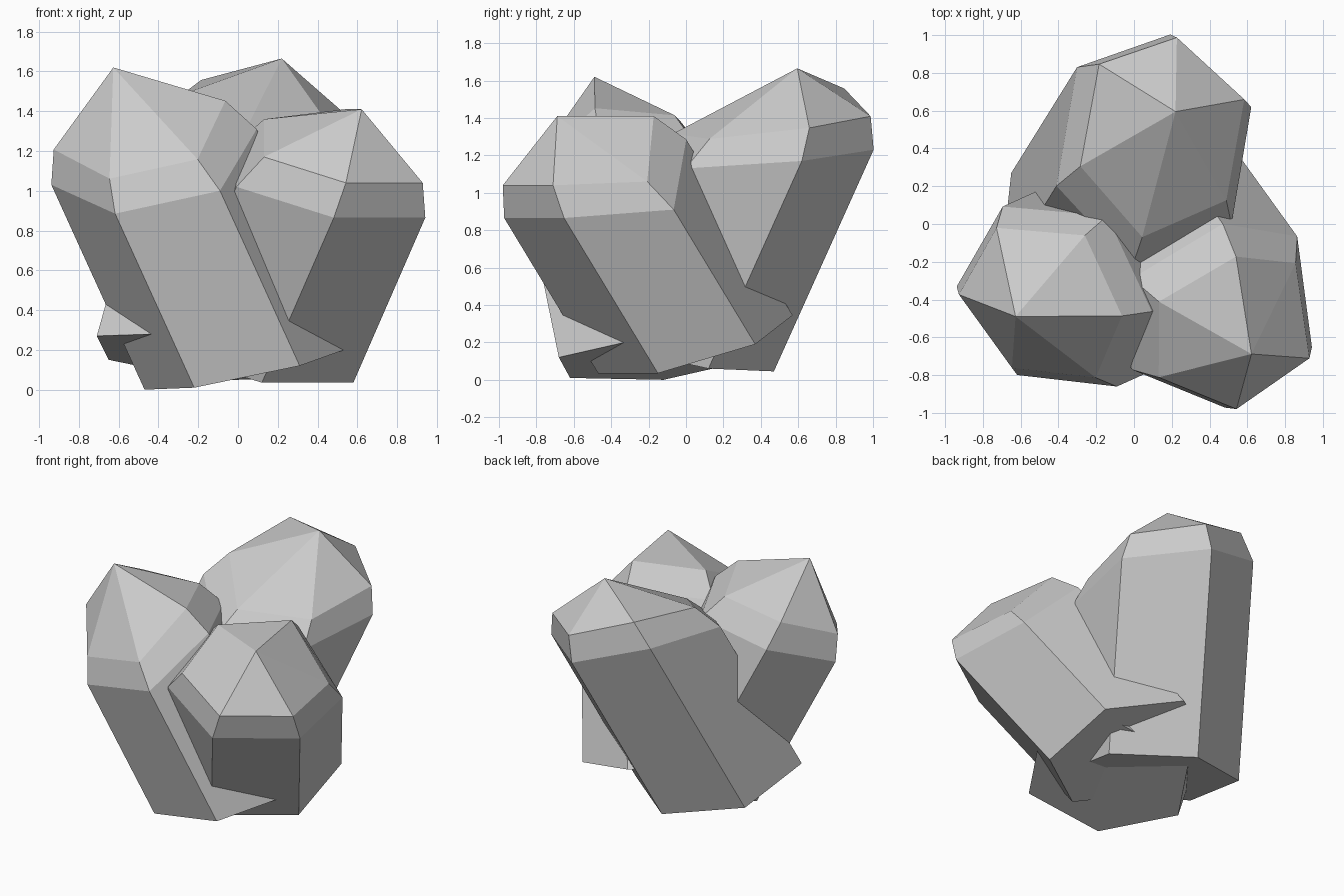
import bpy
import bmesh
from mathutils import Vector

if "Cube" in bpy.data.objects:
    bpy.data.objects.remove(bpy.data.objects["Cube"])


def crystal(name, base, spoke_a, spoke_b, axis, lengths, tip, inset=0.16, collar=0.16):
    """Leaning six-sided crystal: base ring, uneven shoulder ring, inset collar ring, point."""
    base, a, b, axis = (Vector(v) for v in (base, spoke_a, spoke_b, axis))
    spokes = [a, b, b - a, -a, -b, a - b]
    bm = bmesh.new()
    rings = [
        [bm.verts.new(base + s) for s in spokes],
        [bm.verts.new(base + s + axis * l) for s, l in zip(spokes, lengths)],
        [bm.verts.new(base + s * (1 - inset) + axis * (l + collar))
         for s, l in zip(spokes, lengths)],
    ]
    apex = bm.verts.new(base + axis * tip)
    bm.faces.new(rings[0][::-1])
    for i in range(6):
        j = (i + 1) % 6
        for low, high in zip(rings, rings[1:]):
            bm.faces.new((low[i], low[j], high[j], high[i]))
        bm.faces.new((rings[2][i], rings[2][j], apex))
    bmesh.ops.recalc_face_normals(bm, faces=bm.faces[:])
    mesh = bpy.data.meshes.new(name)
    bm.to_mesh(mesh)
    bm.free()
    obj = bpy.data.objects.new(name, mesh)
    bpy.context.collection.objects.link(obj)
    return obj


# Front left crystal, leaning left
crystal("left_crystal", (0.06, -0.18, 0.11), (-0.28, -0.44, -0.10), (0.25, -0.50, 0.01),
        (-0.455, -0.205, 1), (0.875, 0.88, 1.09, 1.06, 1.11, 1.03), 1.51)

# Front right crystal, the shortest one, leaning forward
crystal("right_crystal", (0.09, 0.05, 0.19), (0.03, -0.52, -0.155), (0.49, -0.20, -0.155),
        (0.436, -0.605, 1), (0.83, 0.83, 0.72, 0.94, 0.89, 0.83), 1.22, collar=0.15)

# Back crystal, the tallest one, leaning backward
crystal("back_crystal", (-0.20, -0.08, 0.165), (0.51, 0.20, -0.105), (0.06, 0.55, -0.12),
        (0.28, 0.45, 1), (1.11, 1.185, 1.245, 1.07, 0.89, 0.95), 1.50)
